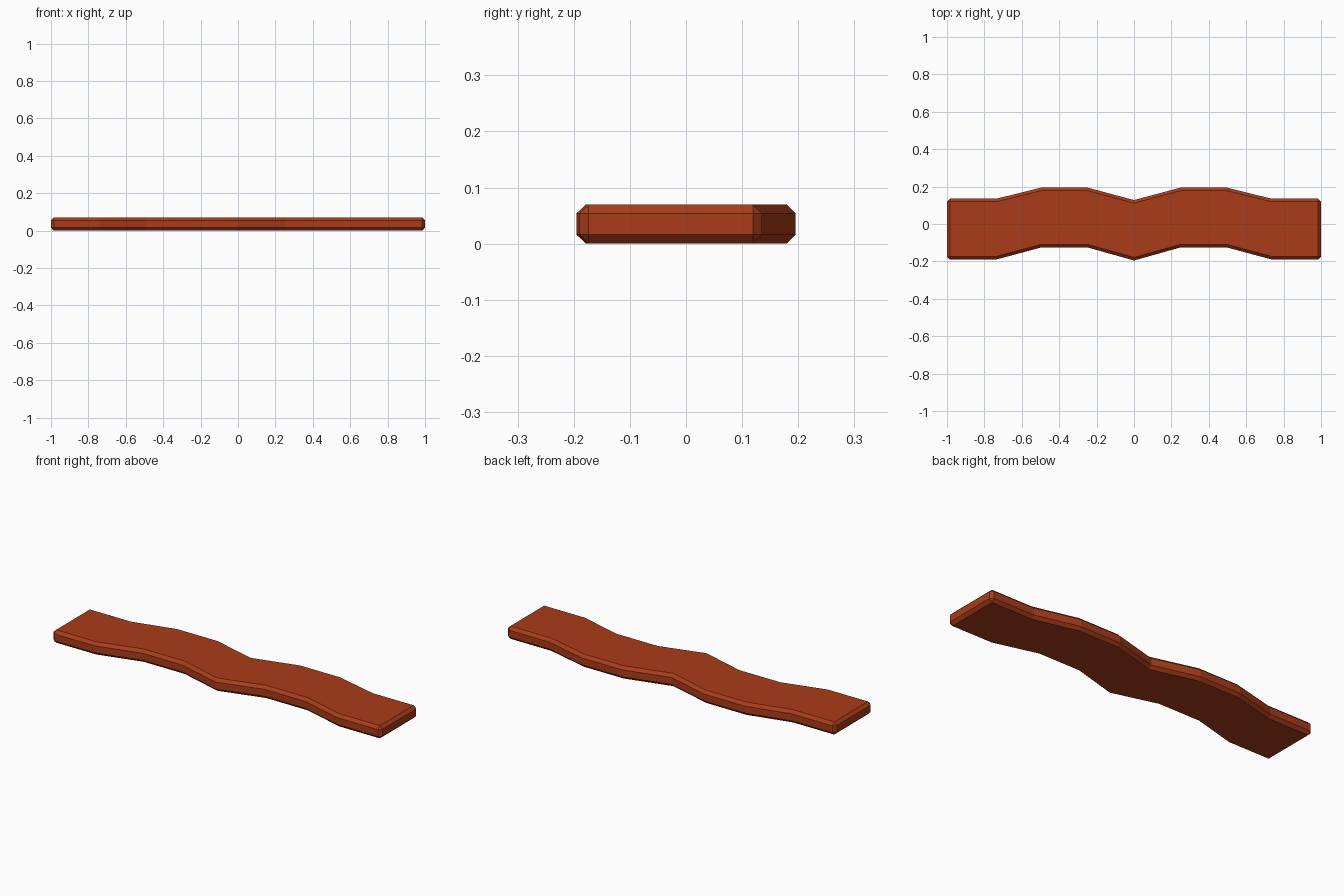
import bpy, bmesh

if "Cube" in bpy.data.objects:
    bpy.data.objects.remove(bpy.data.objects["Cube"])

HEIGHT = 0.07
CHAMFER = 0.016

# Half of the plan outline: x, back edge y, front edge y (mirrored across x = 0)
half = [(0.0, 0.128, -0.195), (0.25, 0.195, -0.125), (0.495, 0.195, -0.125),
        (0.737, 0.135, -0.19), (1.0, 0.135, -0.19)]
stations = [(-x, b, f) for x, b, f in half[:0:-1]] + half

# Wavy slat: strip of quads in plan, extruded upwards
bm = bmesh.new()
pairs = [(bm.verts.new((x, f, 0)), bm.verts.new((x, b, 0))) for x, b, f in stations]
for (a, b), (c, d) in zip(pairs, pairs[1:]):
    bm.faces.new((a, c, d, b))
top = bmesh.ops.extrude_face_region(bm, geom=bm.faces[:])["geom"]
bmesh.ops.translate(bm, vec=(0, 0, HEIGHT),
                    verts=[v for v in top if isinstance(v, bmesh.types.BMVert)])
bmesh.ops.recalc_face_normals(bm, faces=bm.faces[:])

# Chamfer the rims and end corners, leaving the shallow bends sharp
rim = [e for e in bm.edges if e.calc_face_angle(0) > 0.8]
bmesh.ops.bevel(bm, geom=rim, offset=CHAMFER, offset_type='OFFSET', segments=1,
                profile=0.5, affect='EDGES')
mesh = bpy.data.meshes.new("wavy_slat")
bm.to_mesh(mesh)
bm.free()
slat = bpy.data.objects.new("wavy_slat", mesh)
bpy.context.collection.objects.link(slat)

# Reddish-brown finish
mat = bpy.data.materials.new("rust_brown")
mat.diffuse_color = (0.40, 0.045, 0.010, 1)
mat.use_nodes = True
mat.node_tree.nodes["Principled BSDF"].inputs["Base Color"].default_value = mat.diffuse_color
mesh.materials.append(mat)
